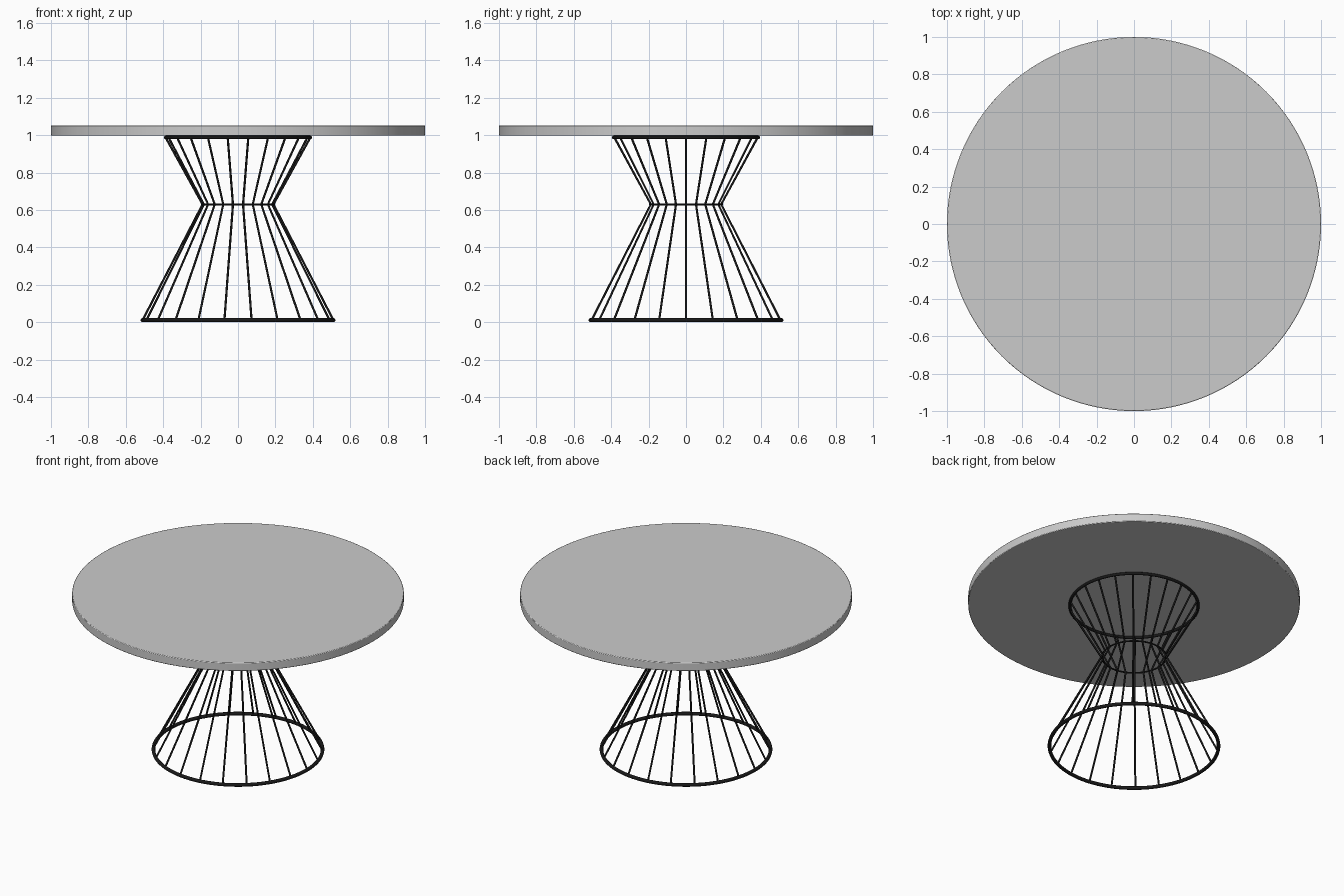
import bpy
from math import cos, sin, pi, radians

if "Cube" in bpy.data.objects:
    bpy.data.objects.remove(bpy.data.objects["Cube"])

black = bpy.data.materials.new("black_metal")
black.diffuse_color = (0.01, 0.01, 0.01, 1)
black.use_nodes = True
black.node_tree.nodes["Principled BSDF"].inputs["Base Color"].default_value = black.diffuse_color

WIRES = 22
BASE, WAIST, TOP = (0.51, 0.011), (0.19, 0.63), (0.387, 0.988)  # radius, height


def ring(name, radius, z, tube):
    bpy.ops.mesh.primitive_torus_add(location=(0, 0, z), major_radius=radius, minor_radius=tube,
                                     major_segments=96, minor_segments=12)
    ob = bpy.context.object
    ob.name = name
    ob.data.materials.append(black)
    bpy.ops.object.shade_smooth()


# Round tabletop with softened rim
bpy.ops.mesh.primitive_cylinder_add(vertices=128, radius=1, depth=0.055, location=(0, 0, 1.0245))
top = bpy.context.object
top.name = "tabletop"
bevel = top.modifiers.new("rim", 'BEVEL')
bevel.width = 0.004
bevel.segments = 2
bevel.limit_method = 'ANGLE'
bpy.ops.object.shade_smooth_by_angle(angle=radians(30))

# Hoops holding the wires
ring("base_ring", *BASE, 0.011)
ring("waist_ring", 0.193, WAIST[1], 0.005)
ring("upper_ring", *TOP, 0.009)

# Bent wires around the hourglass pedestal
curve = bpy.data.curves.new("pedestal_wires", 'CURVE')
curve.dimensions = '3D'
curve.bevel_depth = 0.006
curve.bevel_resolution = 2
curve.use_fill_caps = True
for i in range(WIRES):
    a = 2 * pi * i / WIRES
    spline = curve.splines.new('POLY')
    spline.points.add(2)
    for p, (r, z) in zip(spline.points, (BASE, WAIST, TOP)):
        p.co = (r * cos(a), r * sin(a), z, 1)
curve.materials.append(black)
wires = bpy.data.objects.new("pedestal_wires", curve)
bpy.context.collection.objects.link(wires)
